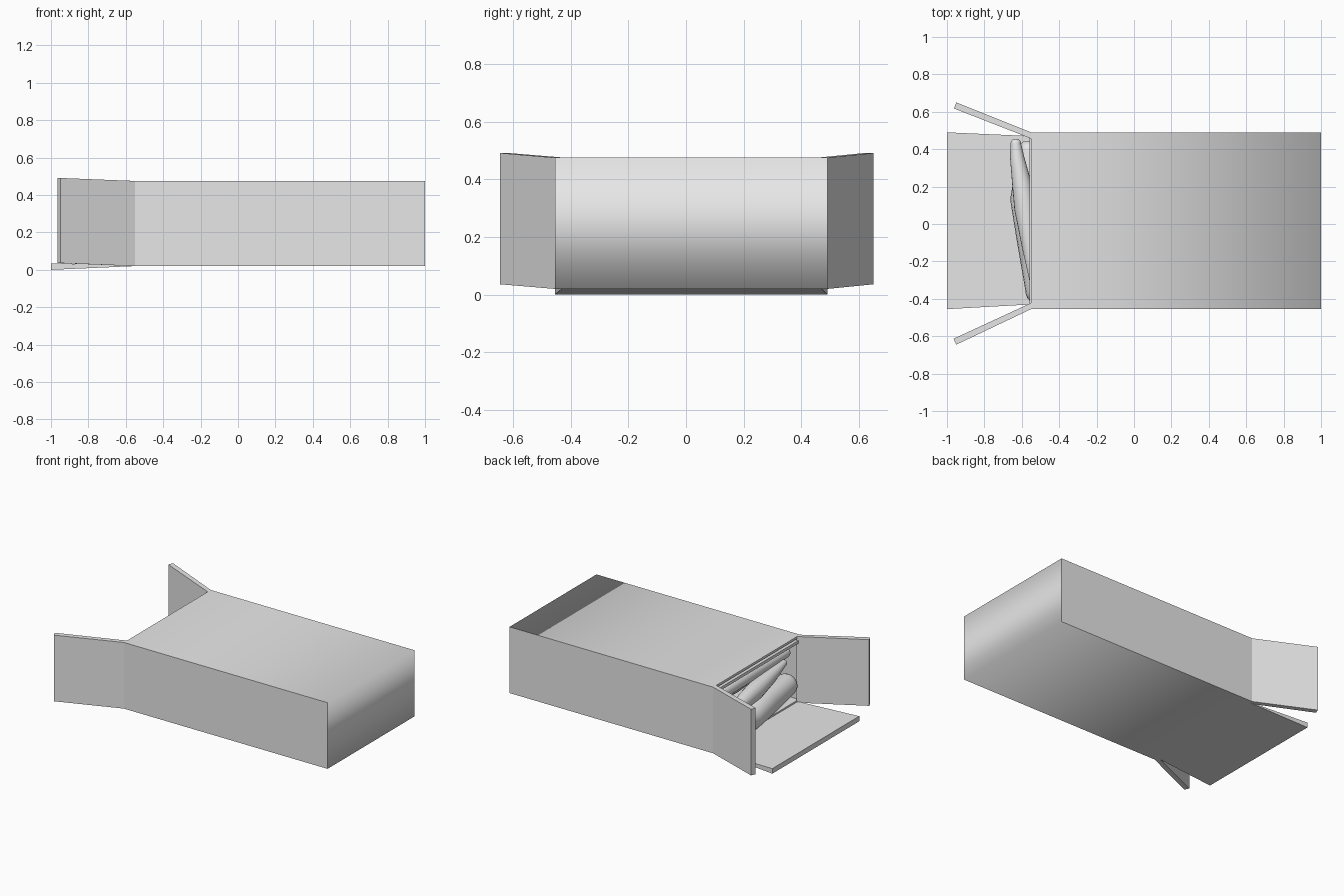
import bpy, bmesh, math
from mathutils import Vector

if "Cube" in bpy.data.objects:
    bpy.data.objects.remove(bpy.data.objects["Cube"])

mat = bpy.data.materials.new("plain_grey")
mat.diffuse_color = (0.8, 0.8, 0.8, 1)
mat.use_nodes = True
mat.node_tree.nodes["Principled BSDF"].inputs["Base Color"].default_value = mat.diffuse_color

# Main box extents
X0, X1 = -0.55, 1.0
Y0, Y1 = -0.455, 0.49
Z0, Z1 = 0.02, 0.475
T = 0.035


def make_object(name, bm):
    me = bpy.data.meshes.new(name)
    bm.to_mesh(me)
    bm.free()
    ob = bpy.data.objects.new(name, me)
    bpy.context.collection.objects.link(ob)
    me.materials.append(mat)
    return ob


def hexahedron(name, low, high):
    """Solid between two matching four-point loops."""
    bm = bmesh.new()
    a = [bm.verts.new(p) for p in low]
    b = [bm.verts.new(p) for p in high]
    bm.faces.new(a[::-1])
    bm.faces.new(b)
    for i in range(4):
        j = (i + 1) % 4
        bm.faces.new((a[i], a[j], b[j], b[i]))
    bmesh.ops.recalc_face_normals(bm, faces=bm.faces)
    return make_object(name, bm)


def roll(name, points, radii, sides=20):
    """Rounded bundle lying along y, from centre points and radii."""
    bm = bmesh.new()
    rings = []
    n = len(points)
    stations = []
    # Domed caps at both ends, linear blend between
    for k in (0.15, 0.5, 0.8):
        d = radii[0] * (1 - k)
        stations.append((Vector(points[0]) + Vector((0, -d, 0)),
                         radii[0] * math.sqrt(1 - (1 - k) ** 2)))
    for p, r in zip(points, radii):
        stations.append((Vector(p), r))
    for k in (0.8, 0.5, 0.15):
        d = radii[-1] * (1 - k)
        stations.append((Vector(points[-1]) + Vector((0, d, 0)),
                         radii[-1] * math.sqrt(1 - (1 - k) ** 2)))
    for c, r in stations:
        rings.append([bm.verts.new((c.x + r * math.cos(math.tau * i / sides), c.y,
                                    c.z + r * math.sin(math.tau * i / sides)))
                      for i in range(sides)])
    for a, b in zip(rings, rings[1:]):
        for i in range(sides):
            j = (i + 1) % sides
            bm.faces.new((a[i], a[j], b[j], b[i]))
    bm.faces.new(rings[0])
    bm.faces.new(rings[-1])
    bmesh.ops.recalc_face_normals(bm, faces=bm.faces)
    for f in bm.faces:
        f.smooth = True
    return make_object(name, bm)


# Box shell, open towards -x, soft shading only over the closed end
bm = bmesh.new()
bmesh.ops.create_cube(bm, size=1)
for v in bm.verts:
    v.co = (X0 if v.co.x < 0 else X1, Y0 if v.co.y < 0 else Y1,
            Z0 if v.co.z < 0 else Z1)
bmesh.ops.delete(bm, geom=[f for f in bm.faces if f.normal.x < -0.5],
                 context='FACES_ONLY')
for f in bm.faces:
    f.smooth = True
for e in bm.edges:
    p, q = (v.co for v in e.verts)
    end_hinge = min(p.x, q.x) > 0.9 and abs(p.z - q.z) < 0.01
    e.smooth = end_hinge
box = make_object("box_body", bm)
shell = box.modifiers.new("thickness", 'SOLIDIFY')
shell.thickness = 0.022
shell.offset = -1

# Side flaps, splayed outwards and rising slightly
for name, yh, tip, s in (("back_side_flap", Y1, (-0.95, 0.65), 1),
                         ("front_side_flap", Y0, (-0.95, -0.645), -1)):
    d = Vector((tip[0] - X0, tip[1] - yh)).normalized()
    inward = Vector((-d.y, d.x)) * T * s
    if inward.y * s > 0:
        inward = -inward
    outline = [(X0, yh, 0), (tip[0], tip[1], 0.016),
               (tip[0] + inward.x, tip[1] + inward.y, 0.016),
               (X0 + 0.004, yh - s * T, 0)]
    hexahedron(name, [(x, y, Z0 + z) for x, y, z in outline],
               [(x, y, Z1 + z) for x, y, z in outline])

# Bottom flap, sloping to the ground
hexahedron("bottom_flap",
           [(-1, Y0, 0), (X0, Y0 + 0.025, Z0), (X0, Y1 - 0.02, Z0), (-1, Y1, 0)],
           [(-1, Y0, T), (X0, Y0 + 0.025, Z0 + 0.005),
            (X0, Y1 - 0.02, Z0 + 0.005), (-1, Y1, T)])

# Top flap, tucked inside under the lid
ya, yb = Y0 + 0.03, Y1 - 0.03
hexahedron("top_flap",
           [(-0.56, ya, 0.43), (-0.15, ya, 0.40), (-0.15, yb, 0.40), (-0.56, yb, 0.43)],
           [(-0.56, ya, 0.45), (-0.15, ya, 0.42), (-0.15, yb, 0.42), (-0.56, yb, 0.45)])

# Bundles stacked at the opening
roll("lower_bundle",
     [(-0.505, -0.36, 0.15), (-0.54, -0.1, 0.14), (-0.58, 0.13, 0.135), (-0.56, 0.39, 0.13)],
     [0.075, 0.085, 0.082, 0.06])
roll("middle_bundle",
     [(-0.54, -0.29, 0.34), (-0.555, -0.12, 0.315), (-0.58, 0.08, 0.30),
      (-0.60, 0.22, 0.295), (-0.625, 0.36, 0.29), (-0.632, 0.43, 0.29)],
     [0.022, 0.045, 0.06, 0.052, 0.038, 0.028])
roll("upper_bundle",
     [(-0.50, -0.36, 0.375), (-0.50, 0.0, 0.37), (-0.52, 0.4, 0.375)],
     [0.035, 0.045, 0.04])

# Bundles further inside
for i, x in enumerate((-0.37, -0.18)):
    for z, r in ((0.13, 0.08), (0.29, 0.07)):
        level = "low" if z < 0.2 else "high"
        roll(f"inner_bundle_{level}_{i + 1}",
             [(x, -0.35, z), (x - 0.01, 0.05, z), (x, 0.39, z)],
             [r * 0.85, r, r * 0.8])
